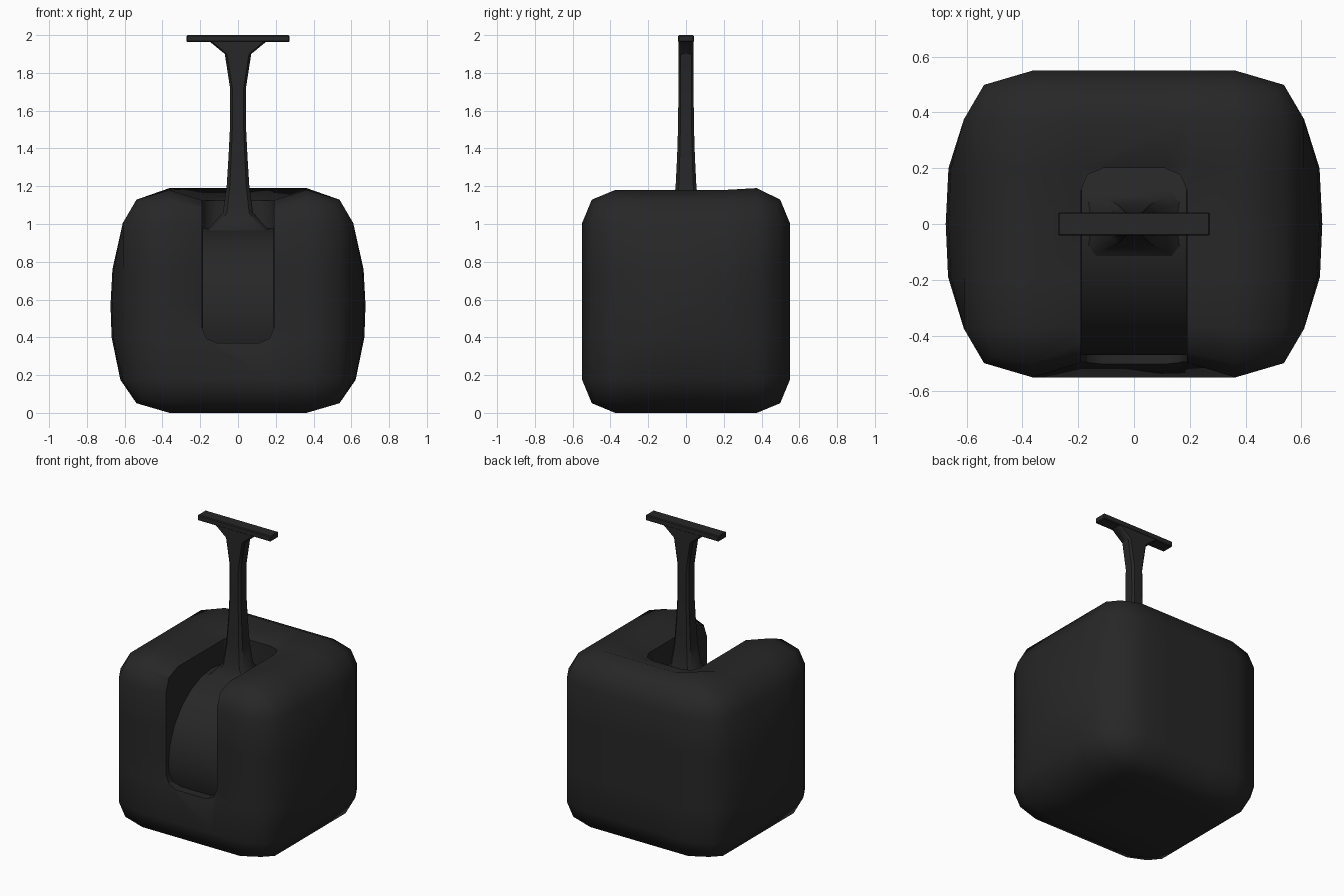
import bpy, bmesh, math
from mathutils import Vector

if "Cube" in bpy.data.objects:
    bpy.data.objects.remove(bpy.data.objects["Cube"])

mat = bpy.data.materials.new("dark_plastic")
mat.diffuse_color = (0.02, 0.02, 0.02, 1)
mat.use_nodes = True
mat.node_tree.nodes["Principled BSDF"].inputs["Base Color"].default_value = mat.diffuse_color


def to_object(name, bm, angle=None):
    bmesh.ops.recalc_face_normals(bm, faces=bm.faces)
    me = bpy.data.meshes.new(name)
    bm.to_mesh(me)
    bm.free()
    ob = bpy.data.objects.new(name, me)
    bpy.context.collection.objects.link(ob)
    me.materials.append(mat)
    if angle:
        smooth(ob, angle)
    return ob


def smooth(ob, angle):
    bpy.ops.object.select_all(action='DESELECT')
    ob.select_set(True)
    bpy.context.view_layer.objects.active = ob
    bpy.ops.object.shade_smooth_by_angle(angle=math.radians(angle))


def box(lo, hi):
    bm = bmesh.new()
    bmesh.ops.create_cube(bm, size=1)
    for v in bm.verts:
        v.co = Vector([lo[i] + (v.co[i] + 0.5) * (hi[i] - lo[i]) for i in range(3)])
    return bm


# body: rounded block with bulging sides
bm = box((-0.432, -0.55, 0), (0.432, 0.55, 1.18))
bmesh.ops.bevel(bm, geom=bm.edges[:], offset=0.175, segments=2, profile=0.5, affect='EDGES')
for v in bm.verts:
    v.co.x *= 0.61 / 0.432
for axis, cuts in ((0, (-0.19, 0.19)), (1, (-0.19, 0.0, 0.2)), (2, (0.4, 0.57, 0.76))):
    normal = Vector([float(i == axis) for i in range(3)])
    for c in cuts:
        bmesh.ops.bisect_plane(bm, geom=bm.verts[:] + bm.edges[:] + bm.faces[:],
                               plane_co=normal * c, plane_no=normal)
bm.normal_update()
for v in bm.verts:
    x, y, z = v.co
    if abs(x) > 0.6:
        fy = max(0, 1 - abs(y / 0.375) ** 3)
        fz = max(0, 1 - abs((z - 0.56) / 0.42) ** 2.5)
        v.co.x += math.copysign(0.065 * fy * fz, x)
    # soft dip of the faces towards the slot
    if abs(x) < 0.2 and 0.39 < z and y < 0.21 and (y < -0.3 or z > 1.0):
        v.co -= v.normal * 0.055
    elif z > 1.17 and y > 0.3:
        v.co.z += 0.01
body = to_object("body", bm)

# slot cut through front and top, with rounded floor and back
bm = box((-0.19, -0.9, 0.37), (0.19, 0.2, 1.6))
edges = [e for e in bm.edges
         if all(v.co.z < 0.4 for v in e.verts) or all(v.co.y > 0.1 for v in e.verts)]
edges = [e for e in edges if not (all(v.co.y < -0.8 for v in e.verts) or all(v.co.z > 1.5 for v in e.verts))]
bmesh.ops.bevel(bm, geom=edges, offset=0.08, segments=2, profile=0.5, affect='EDGES')
cutter = to_object("slot_cutter", bm)
mod = body.modifiers.new("slot", 'BOOLEAN')
mod.object = cutter
mod.operation = 'DIFFERENCE'
mod.solver = 'EXACT'
bpy.context.view_layer.objects.active = body
bpy.ops.object.modifier_apply(modifier="slot")
bpy.data.objects.remove(cutter)
smooth(body, 50)

# pivot drum inside the slot
bm = bmesh.new()
bmesh.ops.create_cone(bm, cap_ends=True, segments=24, radius1=0.47, radius2=0.47, depth=0.376)
for v in bm.verts:
    a, b, c = v.co
    v.co = Vector((c, min(a, 0.23), b + 0.51))
to_object("pivot_drum", bm, 40)

# lever: flared stem running into a T bar (half width, half depth, z)
sections = [(0.188, 0.13, 0.95), (0.15, 0.10, 0.98), (0.08, 0.07, 1.06), (0.06, 0.055, 1.2),
            (0.05, 0.047, 1.36), (0.042, 0.042, 1.52), (0.042, 0.04, 1.72),
            (0.07, 0.04, 1.9), (0.15, 0.04, 1.966)]
bm = bmesh.new()
rings = []
for w, d, z in sections:
    c = 0.3 * min(w, d)
    quarter = [(w, d - c), (w - c, d)]
    pts = quarter + [(-x, y) for x, y in quarter[::-1]]
    pts += [(-x, -y) for x, y in pts]
    rings.append([bm.verts.new((x, y, z)) for x, y in pts])
for lo, hi in zip(rings, rings[1:]):
    for i in range(8):
        bm.faces.new((lo[i], lo[(i + 1) % 8], hi[(i + 1) % 8], hi[i]))
bm.faces.new(rings[0])
bm.faces.new(rings[-1])
to_object("lever_stem", bm, 40)

bm = box((-0.272, -0.042, 1.963), (0.272, 0.042, 2.0))
bmesh.ops.bevel(bm, geom=bm.edges[:], offset=0.005, segments=1, affect='EDGES')
to_object("lever_bar", bm, 30)
